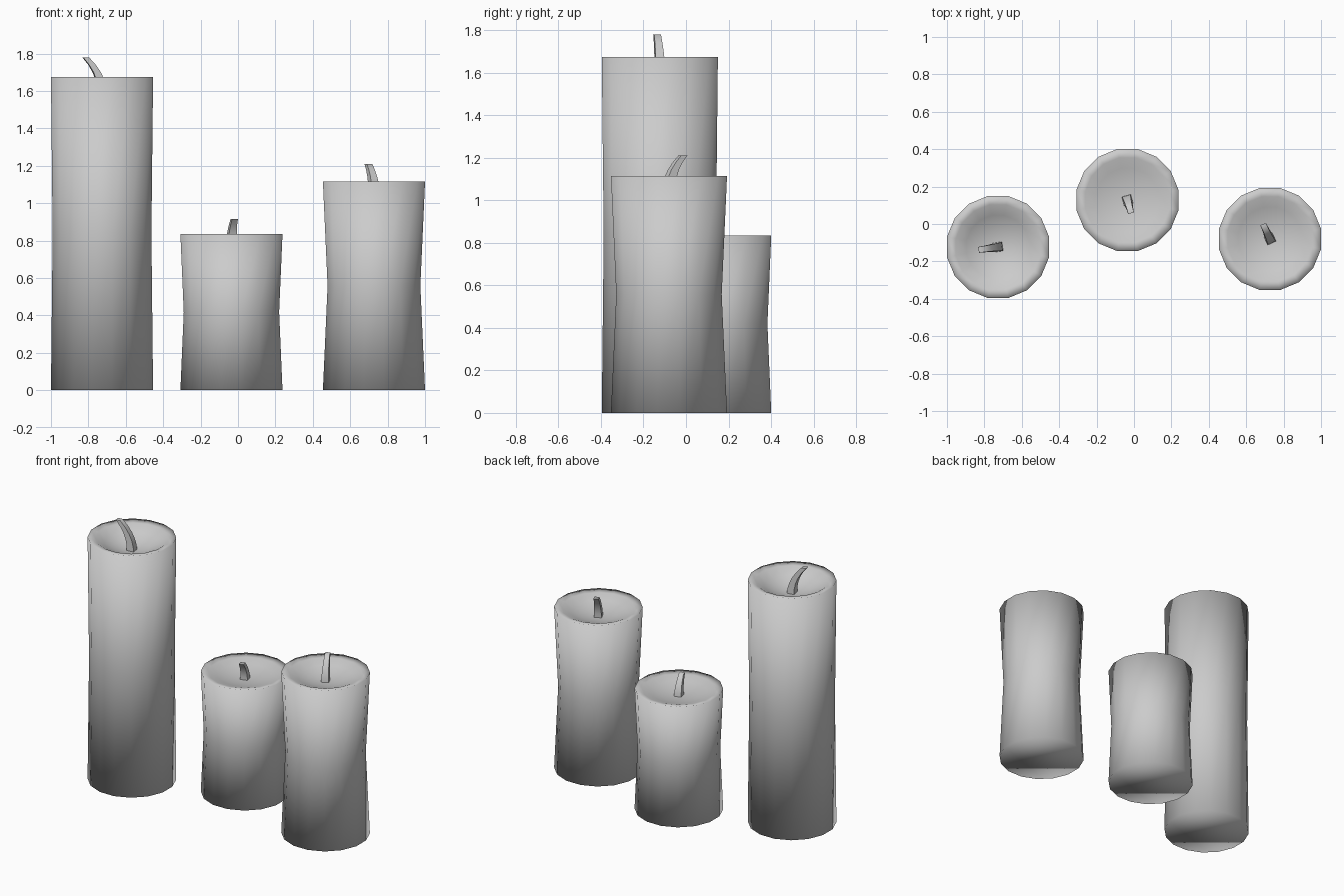
import bpy, bmesh, math
from mathutils import Vector

if "Cube" in bpy.data.objects:
    bpy.data.objects.remove(bpy.data.objects["Cube"])

SIDES = 16
APOTHEM = 0.273


def mesh_object(name, bm):
    bmesh.ops.recalc_face_normals(bm, faces=bm.faces[:])
    for f in bm.faces:
        f.smooth = True
    me = bpy.data.meshes.new(name)
    bm.to_mesh(me)
    bm.free()
    ob = bpy.data.objects.new(name, me)
    bpy.context.collection.objects.link(ob)
    return ob


def loft(bm, rings):
    for a, b in zip(rings, rings[1:]):
        n = len(a)
        for i in range(n):
            j = (i + 1) % n
            bm.faces.new((a[i], a[j], b[j], b[i]))


# wax body: waisted cylinder with a rim and a hollow melted bowl
def wax(name, center, height, waist, depth):
    bm = bmesh.new()
    profile = [(APOTHEM, 0), (waist, height * 0.5), (APOTHEM, height),
               (0.226, height - 0.008)]
    profile += [(0.226 * s, height - 0.008 - (depth - 0.008) * (1 - s * s))
                for s in (0.75, 0.5, 0.25)]
    rings = []
    for apothem, z in profile:
        r = apothem / math.cos(math.pi / SIDES)
        rings.append([bm.verts.new((r * math.cos((i + 0.5) * math.tau / SIDES),
                                    r * math.sin((i + 0.5) * math.tau / SIDES), z))
                      for i in range(SIDES)])
    loft(bm, rings)
    bm.faces.new(rings[0])
    tip = bm.verts.new((0, 0, height - depth))
    last = rings[-1]
    for i in range(SIDES):
        bm.faces.new((last[i], last[(i + 1) % SIDES], tip))
    mesh_object(name, bm).location = (*center, 0)


# wick: tapered square strand bending over towards its tip
def wick(name, center, z0, z1, bend):
    bm = bmesh.new()
    along = Vector((*bend, 0)).normalized()
    across = Vector((-along.y, along.x, 0))
    rings = []
    for k in range(6):
        t = k / 5
        w = 0.025 - 0.009 * t
        c = Vector((bend[0], bend[1], 0)) * t ** 2.2 + Vector((0, 0, z0 + (z1 - z0) * t))
        rings.append([bm.verts.new(c + along * w * u + across * w * v)
                      for u, v in ((-1, -1), (1, -1), (1, 1), (-1, 1))])
    loft(bm, rings)
    bm.faces.new(rings[0])
    bm.faces.new(rings[-1])
    ob = mesh_object(name, bm)
    ob.location = (*center, 0)
    bpy.context.view_layer.objects.active = ob
    ob.select_set(True)
    bpy.ops.object.shade_smooth_by_angle(angle=math.radians(50))
    ob.select_set(False)


# name, centre, height, waist radius, bowl depth, wick top, wick bend
candles = [
    ("tall", (-0.727, -0.123), 1.675, 0.264, 0.09, 1.78, (-0.088, -0.013)),
    ("short", (-0.035, 0.128), 0.835, 0.255, 0.05, 0.915, (0.015, -0.055)),
    ("medium", (0.727, -0.080), 1.115, 0.248, 0.065, 1.21, (-0.030, 0.065)),
]
for name, c, h, waist, depth, top, bend in candles:
    wax(name + "_candle_wax", c, h, waist, depth)
    wick(name + "_candle_wick", c, h - depth - 0.005, top, bend)
